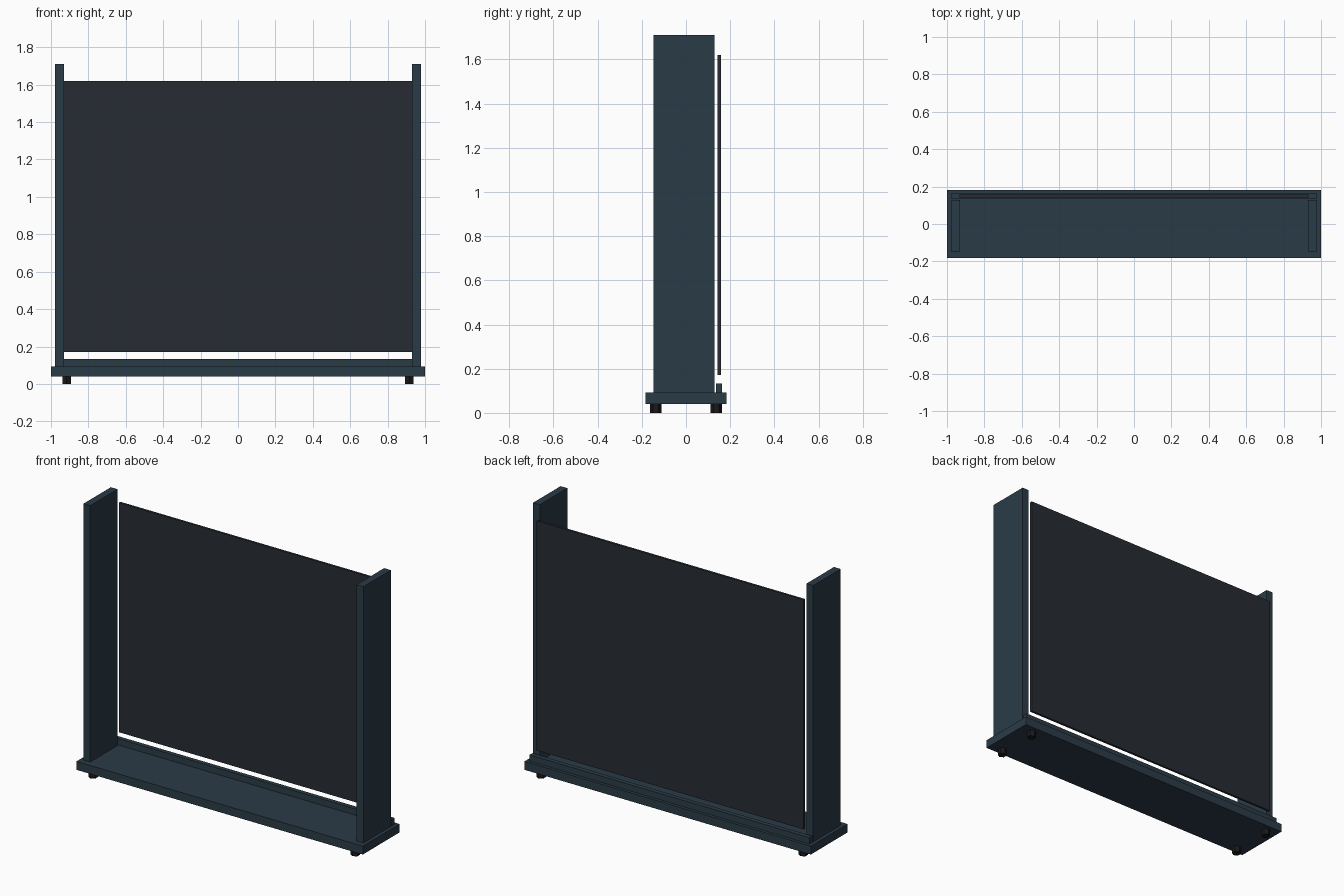
import bpy

if "Cube" in bpy.data.objects:
    bpy.data.objects.remove(bpy.data.objects["Cube"])


def material(name, rgb):
    m = bpy.data.materials.new(name)
    m.diffuse_color = (*rgb, 1)
    m.use_nodes = True
    m.node_tree.nodes["Principled BSDF"].inputs["Base Color"].default_value = m.diffuse_color
    return m


FRAME = material("frame_blue_grey", (0.023, 0.044, 0.063))
PANEL = material("panel_charcoal", (0.020, 0.025, 0.034))
RUBBER = material("foot_black", (0.010, 0.010, 0.012))


def box(name, x, y, z, mat):
    """Box from (min, max) ranges on each axis."""
    centre = [(a + b) / 2 for a, b in (x, y, z)]
    bpy.ops.mesh.primitive_cube_add(size=1, location=centre)
    ob = bpy.context.object
    ob.name = name
    ob.scale = [b - a for a, b in (x, y, z)]
    bpy.ops.object.transform_apply(location=False, rotation=False, scale=True)
    ob.data.materials.append(mat)
    return ob


# Base plank, rear rail and hanging back panel
box("base", (-1, 1), (-0.183, 0.183), (0.04, 0.093), FRAME)
box("rear_rail", (-0.978, 0.978), (0.136, 0.164), (0.093, 0.133), FRAME)
box("back_panel", (-0.932, 0.932), (0.143, 0.158), (0.171, 1.62), PANEL)

for side, s in (("left", -1), ("right", 1)):
    # Side uprights
    x = sorted((s * 0.931, s * 0.978))
    box(f"{side}_upright", x, (-0.146, 0.128), (0.093, 1.711), FRAME)
    # Six-sided feet
    for end, y in (("front", -0.137), ("rear", 0.137)):
        bpy.ops.mesh.primitive_cylinder_add(
            vertices=6, radius=0.027, depth=0.04, location=(s * 0.916, y, 0.02))
        foot = bpy.context.object
        foot.name = f"{end}_{side}_foot"
        foot.data.materials.append(RUBBER)
